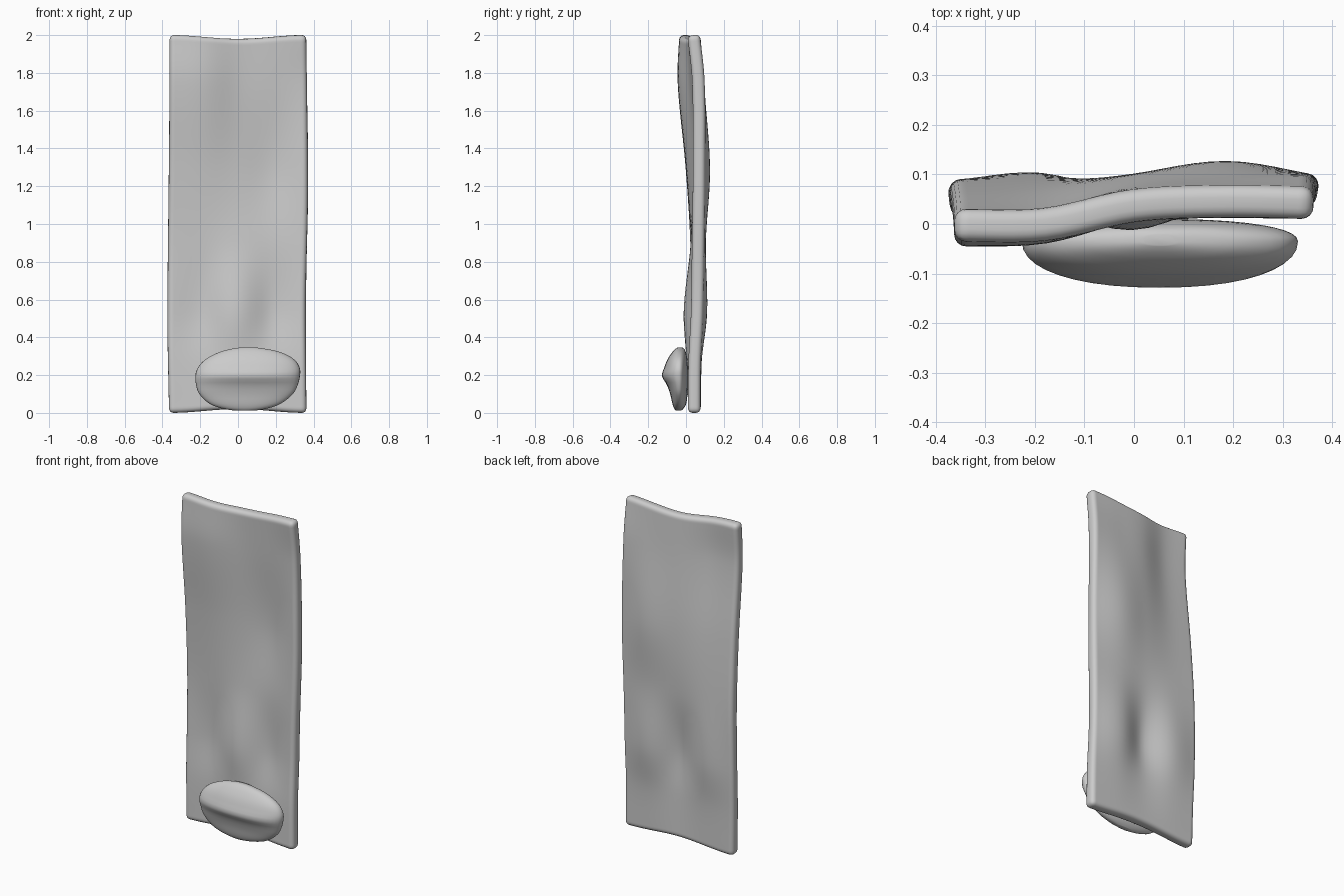
import bpy, bmesh, math

if "Cube" in bpy.data.objects:
    bpy.data.objects.remove(bpy.data.objects["Cube"])


def spline(keys, t):
    """Smooth Catmull-Rom interpolation through (position, value) pairs."""
    n = len(keys)
    i = 0
    while i < n - 2 and t > keys[i + 1][0]:
        i += 1
    (t0, a), (t1, b) = keys[i], keys[i + 1]

    def slope(j):
        lo, hi = max(j - 1, 0), min(j + 1, n - 1)
        return (keys[hi][1] - keys[lo][1]) / (keys[hi][0] - keys[lo][0])
    d = t1 - t0
    u = (t - t0) / d
    return ((2*u**3 - 3*u**2 + 1) * a + (u**3 - 2*u**2 + u) * d * slope(i)
            + (3*u**2 - 2*u**3) * b + (u**3 - u**2) * d * slope(i + 1))


def make_object(name, bm):
    bmesh.ops.recalc_face_normals(bm, faces=bm.faces)
    mesh = bpy.data.meshes.new(name)
    bm.to_mesh(mesh)
    bm.free()
    ob = bpy.data.objects.new(name, mesh)
    bpy.context.collection.objects.link(ob)
    for p in mesh.polygons:
        p.use_smooth = True
    return ob


# Wavy mattress: mid-surface depth per height, sampled across the width
COLS = (-1, -0.5, 0, 0.5, 1)
ROWS = [
    (0.00, (0.043, 0.045, 0.045, 0.045, 0.043)),
    (0.27, (0.045, 0.050, 0.035, 0.050, 0.045)),
    (0.53, (0.052, 0.070, 0.021, 0.078, 0.055)),
    (0.90, (0.055, 0.060, 0.058, 0.072, 0.063)),
    (1.30, (0.030, 0.038, 0.068, 0.094, 0.065)),
    (1.76, (-0.012, -0.005, 0.045, 0.060, 0.066)),
    (2.00, (-0.001, 0.000, 0.036, 0.044, 0.040)),
]
LEFT = [(0, -0.365), (0.5, -0.373), (1.5, -0.364), (2, -0.362)]
RIGHT = [(0, 0.362), (0.6, 0.359), (1.2, 0.370), (2, 0.361)]
NX, NZ = 24, 60
bm = bmesh.new()
grid = []
for k in range(NZ + 1):
    h = 2 * k / NZ
    sections = [spline([(z, r[c]) for z, r in ROWS], h) for c in range(5)]
    xl, xr = spline(LEFT, h), spline(RIGHT, h)
    row = []
    for i in range(NX + 1):
        u = 2 * i / NX - 1
        y = spline(list(zip(COLS, sections)), u)
        sag = 0.5 + 0.5 * math.cos(math.pi * u)
        z = h + sag * (0.02 * (1 - h / 2) - 0.02 * h / 2)
        row.append(bm.verts.new((xl + (xr - xl) * (u + 1) / 2, y, z)))
    grid.append(row)
for a, b in zip(grid, grid[1:]):
    for i in range(NX):
        bm.faces.new((a[i], a[i + 1], b[i + 1], b[i]))
mattress = make_object("mattress", bm)
sol = mattress.modifiers.new("thickness", 'SOLIDIFY')
sol.thickness = 0.066
sol.offset = 0
bev = mattress.modifiers.new("rounded_rim", 'BEVEL')
bev.width = 0.024
bev.segments = 4
bev.limit_method = 'ANGLE'
bev.angle_limit = math.radians(50)

# Pillow: rings stacked in z as (z, x left, x right, y front, y back)
RINGS = [
    (0.012, -0.02, 0.09, -0.053, -0.025),
    (0.022, -0.08, 0.15, -0.062, -0.014),
    (0.045, -0.145, 0.22, -0.071, 0.000),
    (0.100, -0.205, 0.29, -0.084, 0.008),
    (0.150, -0.222, 0.317, -0.102, 0.010),
    (0.195, -0.226, 0.328, -0.128, 0.010),
    (0.235, -0.215, 0.328, -0.117, 0.010),
    (0.285, -0.170, 0.295, -0.097, 0.007),
    (0.325, -0.090, 0.215, -0.070, -0.002),
    (0.342, -0.02, 0.13, -0.052, -0.012),
    (0.347, 0.02, 0.085, -0.043, -0.020),
]
bm = bmesh.new()
N, M = 40, 28
rings = []
for k in range(M + 1):
    z = 0.012 + 0.335 * (1 - math.cos(math.pi * k / M)) / 2
    xl, xr, yf, yb = (spline([(r[0], r[c]) for r in RINGS], z) for c in range(1, 5))
    cx, rx = (xl + xr) / 2, (xr - xl) / 2
    cy = -0.035
    ring = []
    for i in range(N):
        c, s = math.cos(2 * math.pi * i / N), math.sin(2 * math.pi * i / N)
        ry = (yb - cy) if s > 0 else (cy - yf)
        ring.append(bm.verts.new((cx + rx * math.copysign(abs(c) ** 0.9, c),
                                  cy + ry * math.copysign(abs(s) ** 0.9, s), z)))
    rings.append(ring)
for a, b in zip(rings, rings[1:]):
    for i in range(N):
        j = (i + 1) % N
        bm.faces.new((a[i], a[j], b[j], b[i]))
bm.faces.new(rings[0])
bm.faces.new(rings[-1])
pillow = make_object("pillow", bm)
